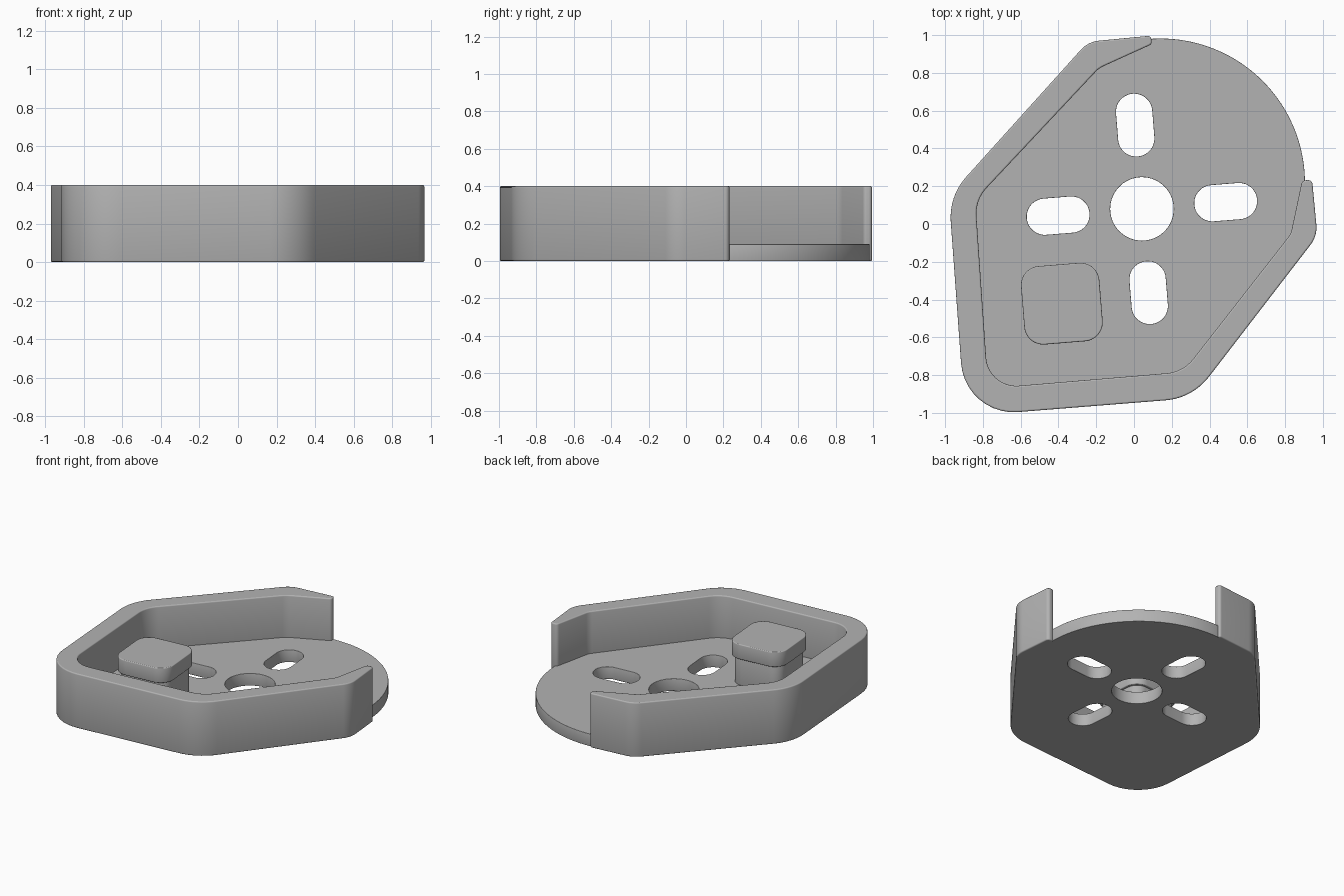
import bpy
import math
from mathutils import Vector, Matrix

cube = bpy.data.objects.get("Cube")
if cube:
    bpy.data.objects.remove(cube, do_unlink=True)

grey = bpy.data.materials.new("plain_grey")
grey.use_nodes = True
colour = (0.45, 0.45, 0.45, 1)
grey.diffuse_color = colour
grey.node_tree.nodes["Principled BSDF"].inputs["Base Color"].default_value = colour

TILT = math.radians(4.6)  # the whole part is turned slightly


def rounded(corners, steps=10):
    """Closed outline from (x, y, radius) corners; radius 0 stays sharp."""
    points = []
    for i, (x, y, r) in enumerate(corners):
        p = Vector((x, y))
        if r == 0:
            points.append(p)
            continue
        a = (Vector(corners[i - 1][:2]) - p).normalized()
        b = (Vector(corners[(i + 1) % len(corners)][:2]) - p).normalized()
        half = a.angle(b) / 2
        centre = p + (a + b).normalized() * r / math.sin(half)
        start = p + a * r / math.tan(half) - centre
        end = p + b * r / math.tan(half) - centre
        sweep = start.angle_signed(end)
        for k in range(steps + 1):
            points.append(centre + Matrix.Rotation(-sweep * k / steps, 2) @ start)
    return points


def arc(centre, radius, first, last, steps):
    angles = [math.radians(first + (last - first) * k / steps) for k in range(steps + 1)]
    return [Vector((centre[0] + radius * math.cos(t), centre[1] + radius * math.sin(t)))
            for t in angles]


def placed(points, centre, angle):
    return [Matrix.Rotation(angle, 2) @ p + Vector(centre) for p in points]


def box(width, depth, r):
    w, d = width / 2, depth / 2
    return rounded([(-w, -d, r), (w, -d, r), (w, d, r), (-w, d, r)])


def plate(name, loops, bottom, top, bevel):
    """Extrude an outline (later loops are holes) with softened edges."""
    curve = bpy.data.curves.new(name, "CURVE")
    curve.dimensions = "2D"
    curve.fill_mode = "BOTH"
    curve.extrude = (top - bottom) / 2 - bevel
    curve.bevel_depth = bevel
    curve.bevel_resolution = 2
    curve.offset = -bevel
    for loop in loops:
        spline = curve.splines.new("POLY")
        spline.points.add(len(loop) - 1)
        for point, p in zip(spline.points, loop):
            point.co = (p.x, p.y, 0, 1)
        spline.use_cyclic_u = True
    obj = bpy.data.objects.new(name, curve)
    bpy.context.collection.objects.link(obj)
    obj.location.z = (top + bottom) / 2
    bpy.ops.object.select_all(action="DESELECT")
    obj.select_set(True)
    bpy.context.view_layer.objects.active = obj
    bpy.ops.object.convert(target="MESH")
    obj = bpy.context.object
    obj.data.materials.clear()
    obj.data.materials.append(grey)
    bpy.ops.object.shade_smooth_by_angle(angle=math.radians(35))
    return obj


# Wall corners, running from the back tip round to the left tip
outer = [(0.09, 0.997, 0.02), (-0.243, 0.965, 0.15), (-0.98, 0.148, 0.32),
         (-0.895, -1.018, 0.28), (0.31, -0.922, 0.32), (0.971, -0.063, 0.15),
         (0.943, 0.234, 0.024)]
inner = [(0.095, 0.952, 0.02), (-0.185, 0.825, 0.13), (-0.84, 0.127, 0.2),
         (-0.772, -0.87, 0.16), (0.26, -0.783, 0.2), (0.83, -0.053, 0.1),
         (0.89, 0.23, 0.024)]
plate("rim_wall", [rounded(outer + inner[::-1])], 0, 0.4, 0.008)

# Floor: follows the middle of the wall, closed by a round front lip
middle = [tuple((a + b) / 2 for a, b in zip(o, i)) for o, i in zip(outer, inner)]
lip = arc((0.14, 0.217), 0.765, 0, 94.5, 40)
floor = rounded(middle[1:-1] + [(*lip[0], 0), (*lip[-1], 0)])[:-2] + lip

# Centre hole and four slots around it
hub = Vector((0.042, 0.08))
holes = [arc(hub, 0.168, 0, 354, 59)]
for quarter in range(4):
    angle = TILT + quarter * math.pi / 2
    centre = hub + Matrix.Rotation(angle, 2) @ Vector((0.445, 0))
    holes.append(placed(box(0.333, 0.192, 0.0955), centre, angle))
plate("floor", [floor] + holes, 0, 0.09, 0.002)

# Corner post with an overhanging cap
post = (-0.382, -0.422)
plate("post_stem", [placed(box(0.375, 0.375, 0.08), post, TILT)], 0.05, 0.3, 0.002)
plate("post_cap", [placed(box(0.416, 0.416, 0.1), post, TILT)], 0.29, 0.4, 0.006)
